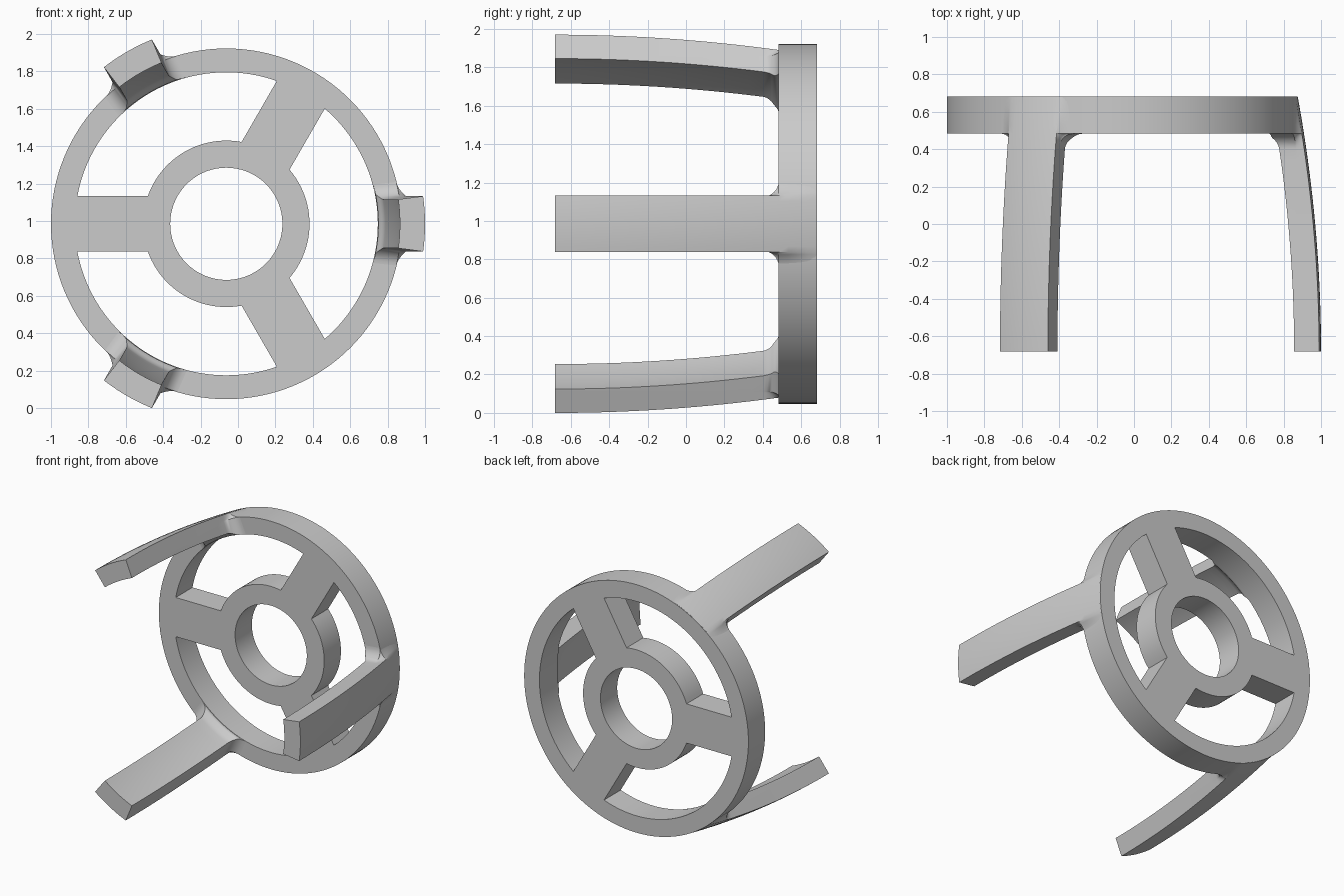
import bpy, bmesh
from math import sin, cos, asin, sqrt, pi, radians

if "Cube" in bpy.data.objects:
    bpy.data.objects.remove(bpy.data.objects["Cube"])

CX, CZ = -0.0625, 0.985            # wheel axis
FRONT, BACK = 0.483, 0.683         # wheel thickness
RIM, RIM_IN, HUB, BORE = 0.9375, 0.81, 0.445, 0.30
HALF = 0.148                       # half width of spokes and legs
FILLET = 0.08

grey = bpy.data.materials.new("plain_grey")
grey.use_nodes = True
colour = (0.6, 0.6, 0.6, 1)
grey.diffuse_color = colour
grey.node_tree.nodes["Principled BSDF"].inputs["Base Color"].default_value = colour


def arc(r, a, b, n):
    return [(r * cos(a + (b - a) * i / n), r * sin(a + (b - a) * i / n)) for i in range(n + 1)]


def smooth(obj):
    bpy.ops.object.select_all(action="DESELECT")
    obj.select_set(True)
    bpy.context.view_layer.objects.active = obj
    bpy.ops.object.shade_smooth_by_angle(angle=radians(30))


# Wheel: rim, hub and three spokes as one extruded outline with holes
outlines = [arc(RIM, 0, 2 * pi, 128)[:-1], arc(BORE, 0, 2 * pi, 72)[:-1]]
for k in range(3):
    a, b = radians(60 + 120 * k), radians(180 + 120 * k)
    out, inn = asin(HALF / RIM_IN), asin(HALF / HUB)
    outlines.append(arc(RIM_IN, a + out, b - out, 40) + arc(HUB, b - inn, a + inn, 24))

curve = bpy.data.curves.new("wheel", "CURVE")
curve.dimensions = "2D"
curve.fill_mode = "BOTH"
curve.extrude = (BACK - FRONT) / 2
for pts in outlines:
    spline = curve.splines.new("POLY")
    spline.points.add(len(pts) - 1)
    for p, (x, y) in zip(spline.points, pts):
        p.co = (x, y, 0, 1)
    spline.use_cyclic_u = True
wheel = bpy.data.objects.new("wheel", curve)
bpy.context.collection.objects.link(wheel)
wheel.location = (CX, (FRONT + BACK) / 2, CZ)
wheel.rotation_euler = (pi / 2, 0, 0)
bpy.context.view_layer.objects.active = wheel
wheel.select_set(True)
bpy.ops.object.convert(target="MESH")
wheel.data.materials.clear()
wheel.data.materials.append(grey)
smooth(wheel)


def leg_section(y):
    """Half-width and radius pairs round one leg section."""
    t = (y + BACK) / (2 * BACK)
    outer, inner = 1.0625 - 0.125 * t * t, 0.928 - 0.125 * t * t
    s = min(max(y - (FRONT - FILLET), 0), FILLET)
    flare = FILLET - sqrt(FILLET ** 2 - s ** 2)
    inner = max(inner - flare, RIM_IN + 0.003)
    root = min(RIM - 0.002, outer)
    top = [(HALF * i / 5, outer) for i in range(-5, 6)]
    side = []
    for i in range(1, 7):
        k = i / 6
        r = root + (outer - root) * (1 - k) ** 2
        side.append((HALF - 0.13 * (outer - r) + flare * k, r))
    low = HALF - 0.018 + flare
    bottom = [(low * i / 5, inner) for i in range(5, -6, -1)]
    return top + side + bottom + [(-w, r) for w, r in reversed(side)]


# Legs: curved arms that flare into the rim
stations = [-BACK + (FRONT - FILLET + BACK) * i / 16 for i in range(17)]
stations += [FRONT - FILLET + FILLET * sin(pi / 2 * i / 8) for i in range(1, 9)]
stations += [FRONT + 0.049 * i for i in range(1, 5)]
for name, angle in (("left_leg", 0), ("upper_right_leg", 120), ("lower_right_leg", 240)):
    bm = bmesh.new()
    rings = []
    for y in stations:
        ring = []
        for w, r in leg_section(y):
            a = radians(angle) + asin(w / r)
            ring.append(bm.verts.new((CX + r * cos(a), y, CZ + r * sin(a))))
        rings.append(ring)
    n = len(rings[0])
    for lo, hi in zip(rings, rings[1:]):
        for i in range(n):
            j = (i + 1) % n
            bm.faces.new((lo[i], lo[j], hi[j], hi[i]))
    bm.faces.new(rings[0])
    bm.faces.new(rings[-1])
    bmesh.ops.recalc_face_normals(bm, faces=bm.faces)
    mesh = bpy.data.meshes.new(name)
    bm.to_mesh(mesh)
    bm.free()
    mesh.materials.append(grey)
    leg = bpy.data.objects.new(name, mesh)
    bpy.context.collection.objects.link(leg)
    smooth(leg)
